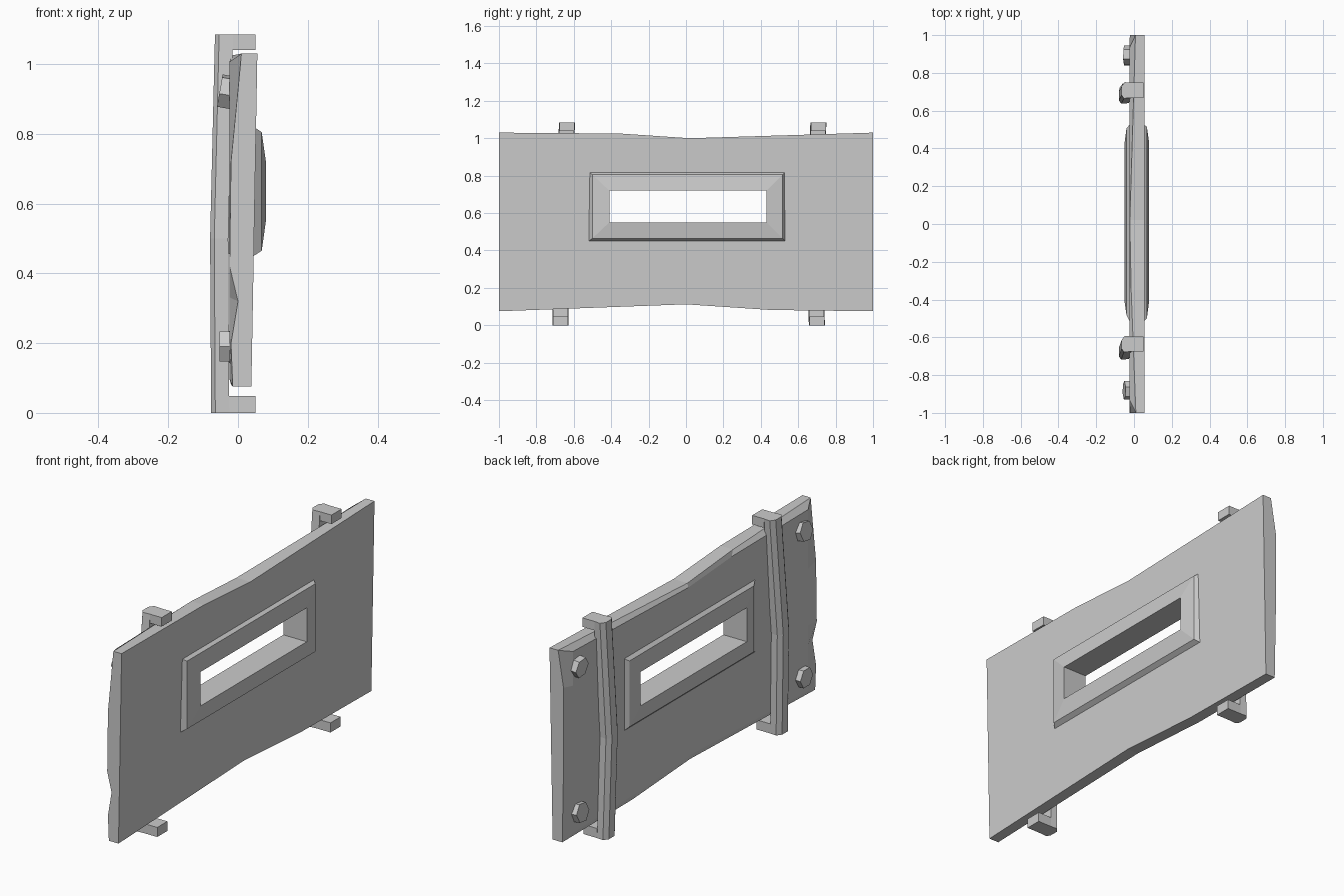
import bpy, bmesh
from math import radians
from mathutils import Matrix, Vector

if "Cube" in bpy.data.objects:
    bpy.data.objects.remove(bpy.data.objects["Cube"])

grey = bpy.data.materials.new("plain grey")
grey.use_nodes = True
grey.diffuse_color = (0.6, 0.6, 0.6, 1)
grey.node_tree.nodes["Principled BSDF"].inputs["Base Color"].default_value = (0.6, 0.6, 0.6, 1)


def finish(name, bm):
    bmesh.ops.recalc_face_normals(bm, faces=bm.faces)
    mesh = bpy.data.meshes.new(name)
    bm.to_mesh(mesh)
    bm.free()
    mesh.materials.append(grey)
    obj = bpy.data.objects.new(name, mesh)
    bpy.context.collection.objects.link(obj)
    return obj


def loft(bm, rings, closed=False):
    """Skin a list of equal-length rings, capping the ends unless closed."""
    loops = [[bm.verts.new(p) for p in ring] for ring in rings]
    n = len(loops[0])
    pairs = list(zip(loops, loops[1:]))
    if closed:
        pairs.append((loops[-1], loops[0]))
    else:
        bm.faces.new(loops[0])
        bm.faces.new(loops[-1])
    for a, b in pairs:
        for i in range(n):
            j = (i + 1) % n
            bm.faces.new((a[i], a[j], b[j], b[i]))


def rect(x, y0, y1, z0, z1):
    return [(x, y0, z0), (x, y1, z0), (x, y1, z1), (x, y0, z1)]


# Slab: outline as (y, z, rear edge x), with worn rear edges
outline = [(-1, .075, -.015), (0, .112, -.022), (.45, .082, -.02), (1, .075, -.015),
           (1, .45, -.022), (1, .85, -.022), (1, 1.03, .008), (.02, 1.0, -.022),
           (-.35, 1.025, -.015), (-1, 1.03, .01), (-1, .72, -.02),
           (-1, .42, -.024), (-1, .32, 0), (-1, .2, -.02)]
bm = bmesh.new()
loft(bm, [[(.037 + .018 * z, y, z) for y, z, x in outline],
          [(x, y, z) for y, z, x in outline],
          [(-.025, y * .93, .55 + (z - .55) * .95) for y, z, x in outline]])
slab = finish("slab", bm)

# Opening cut through the slab, hidden under the frame
bm = bmesh.new()
loft(bm, [rect(-.2, -.46, .48, .5, .77), rect(.2, -.46, .48, .5, .77)])
cutter = finish("opening_cutter", bm)
cutter.hide_render = True
cut = slab.modifiers.new("opening", "BOOLEAN")
cut.operation = "DIFFERENCE"
cut.solver = "EXACT"
cut.object = cutter
bpy.context.view_layer.objects.active = slab
bpy.ops.object.modifier_apply(modifier="opening")
bpy.data.objects.remove(cutter)

# Window frame standing proud on both sides
bm = bmesh.new()
loft(bm, [rect(.08, -.41, .43, .55, .72), rect(.068, -.5, .515, .465, .805),
          rect(.045, -.52, .53, .45, .82), rect(-.02, -.52, .53, .45, .82),
          rect(-.04, -.48, .505, .47, .8), rect(-.05, -.41, .43, .55, .72)], closed=True)
finish("window_frame", bm)

# Straps: bowed bar behind the slab with a hook at each end
section = [(0, -.04), (0, .04), (-.035, .043), (-.052, .02), (-.052, -.025), (-.04, -.043)]
for side, y_low, y_mid, y_top in (("right", -.67, -.675, -.635), ("left", .7, .68, .708)):
    bm = bmesh.new()
    path = [(-.025, y_low, 0), (-.028, y_mid, .5), (-.014, y_top, 1.085)]
    loft(bm, [[(x + dx, y + dy, z) for dx, dy in section] for x, y, z in path])
    for y, z0, z1, x in ((y_low, 0, .048, -.026), (y_top, 1.04, 1.085, -.016)):
        loft(bm, [rect(x, y - .04, y + .04, z0, z1), rect(.05, y - .04, y + .04, z0, z1)])
    finish(side + "_strap", bm)

# Six-sided bolts on the rear face, slightly askew
for name, y, z, tilt in (("right_upper", -.88, .92, 10), ("right_lower", -.88, .19, 0),
                         ("left_upper", .895, .92, -6), ("left_lower", .89, .19, 6)):
    bm = bmesh.new()
    place = (Matrix.Translation(Vector((-.03, y, z)))
             @ Matrix.Rotation(radians(90 + tilt), 4, "Y")
             @ Matrix.Rotation(radians(tilt), 4, "Z"))
    bmesh.ops.create_cone(bm, cap_ends=True, segments=6, radius1=.05, radius2=.05,
                          depth=.045, matrix=place)
    finish(name + "_bolt", bm)
